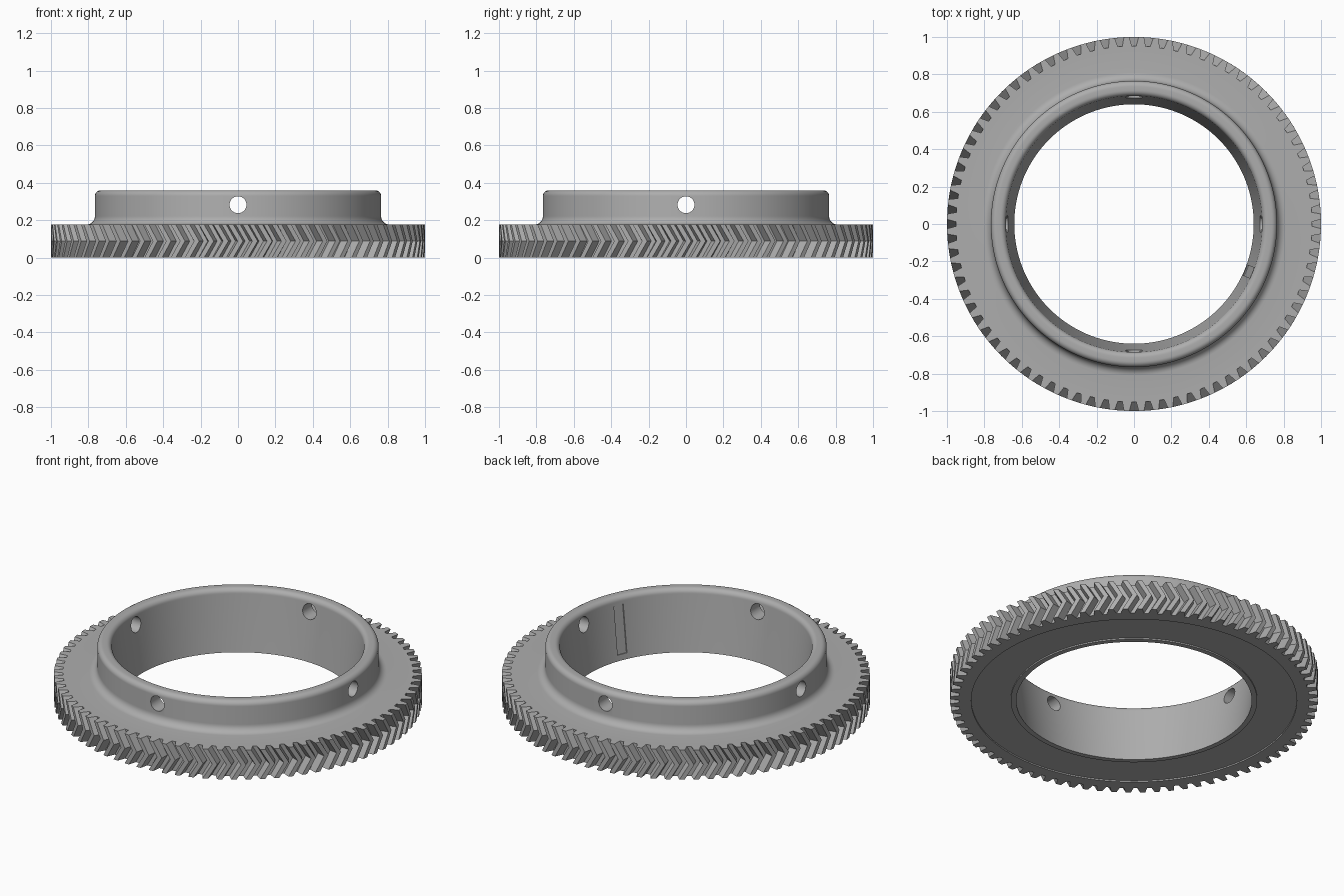
import bpy, bmesh
from math import pi, sin, cos, atan
from mathutils import Matrix

if "Cube" in bpy.data.objects:
    bpy.data.objects.remove(bpy.data.objects["Cube"])

TEETH = 80
SEGS = TEETH * 4
PITCH = 2 * pi / TEETH
TIP, ROOT = 1.0, 0.952
GEAR_TOP = 0.177
TWIST = 0.052          # angular shift of the chevron point
BORE, BORE_TOP, WALL_TOP = 0.64, 0.685, 0.33

steel = bpy.data.materials.new("steel grey")
steel.diffuse_color = (0.42, 0.42, 0.42, 1)
steel.use_nodes = True
steel.node_tree.nodes["Principled BSDF"].inputs["Base Color"].default_value = (0.42, 0.42, 0.42, 1)


def circle(r, z):
    return [(r * cos(PITCH * (i / 4)), r * sin(PITCH * (i / 4)), z) for i in range(SEGS)]


def toothed(z, shift):
    """Gear outline: each pitch starts at the middle of a gap."""
    points = []
    for t in range(TEETH):
        for frac, r in ((0.16, ROOT), (0.32, TIP), (0.68, TIP), (0.84, ROOT)):
            a = (t + frac) * PITCH + shift
            points.append((r * cos(a), r * sin(a), z))
    return points


def arc(cr, cz, rad, start, end, steps=7):
    """Fillet points in the (radius, height) plane."""
    angles = [start + (end - start) * i / steps for i in range(steps + 1)]
    return [(cr + rad * cos(a), cz + rad * sin(a)) for a in angles]


def finish(name, bm):
    bmesh.ops.recalc_face_normals(bm, faces=bm.faces)
    mesh = bpy.data.meshes.new(name)
    bm.to_mesh(mesh)
    bm.free()
    obj = bpy.data.objects.new(name, mesh)
    bpy.context.collection.objects.link(obj)
    mesh.materials.append(steel)
    return obj


# Profile: underside recess, teeth, web, filleted collar, tapered bore
underside = [(BORE, 0), (0.67, 0), (0.67, 0.008), (0.727, 0.008), (0.885, 0.008), (0.885, 0), (0.94, 0)]
collar = [(0.94, GEAR_TOP)]
collar += arc(0.81, GEAR_TOP + 0.045, 0.045, -pi / 2, -pi)
collar += arc(0.735, WALL_TOP, 0.03, 0, pi / 2)
collar += arc(BORE_TOP + 0.03, WALL_TOP, 0.03, pi / 2, pi)

loops = [circle(r, z) for r, z in underside]
loops += [toothed(0, 0), toothed(GEAR_TOP / 2, TWIST), toothed(GEAR_TOP, 0)]
loops += [circle(r, z) for r, z in collar]

bm = bmesh.new()
rings = [[bm.verts.new(p) for p in loop] for loop in loops]
for a, b in zip(rings, rings[1:] + rings[:1]):
    for i in range(SEGS):
        j = (i + 1) % SEGS
        bm.faces.new((a[i], a[j], b[j], b[i]))
gear = finish("herringbone_gear_ring", bm)

# Cutters: four radial holes and a shallow key slot in the bore
cutters = []
for k in range(4):
    bm = bmesh.new()
    place = (Matrix.Rotation(k * pi / 2, 4, 'Z') @ Matrix.Translation((0.72, 0, 0.283))
             @ Matrix.Rotation(pi / 2, 4, 'Y'))
    bmesh.ops.create_cone(bm, cap_ends=True, segments=40, radius1=0.045, radius2=0.045,
                          depth=0.3, matrix=place)
    cutters.append(finish("hole_cutter", bm))

bm = bmesh.new()
mid_z = 0.175
mid_r = BORE + (BORE_TOP - BORE) * mid_z / WALL_TOP
place = (Matrix.Rotation(-pi / 8, 4, 'Z') @ Matrix.Translation((mid_r - 0.014, 0, mid_z))
         @ Matrix.Rotation(atan((BORE_TOP - BORE) / WALL_TOP), 4, 'Y')
         @ Matrix.Diagonal((0.04, 0.06, 0.28, 1)))
bmesh.ops.create_cube(bm, size=1, matrix=place)
cutters.append(finish("slot_cutter", bm))

bpy.ops.object.select_all(action='DESELECT')
gear.select_set(True)
bpy.context.view_layer.objects.active = gear
for cutter in cutters:
    mod = gear.modifiers.new("cut", 'BOOLEAN')
    mod.operation = 'DIFFERENCE'
    mod.solver = 'EXACT'
    mod.object = cutter
    bpy.ops.object.modifier_apply(modifier=mod.name)
    bpy.data.objects.remove(cutter)

bpy.ops.object.shade_smooth_by_angle(angle=pi / 6)
